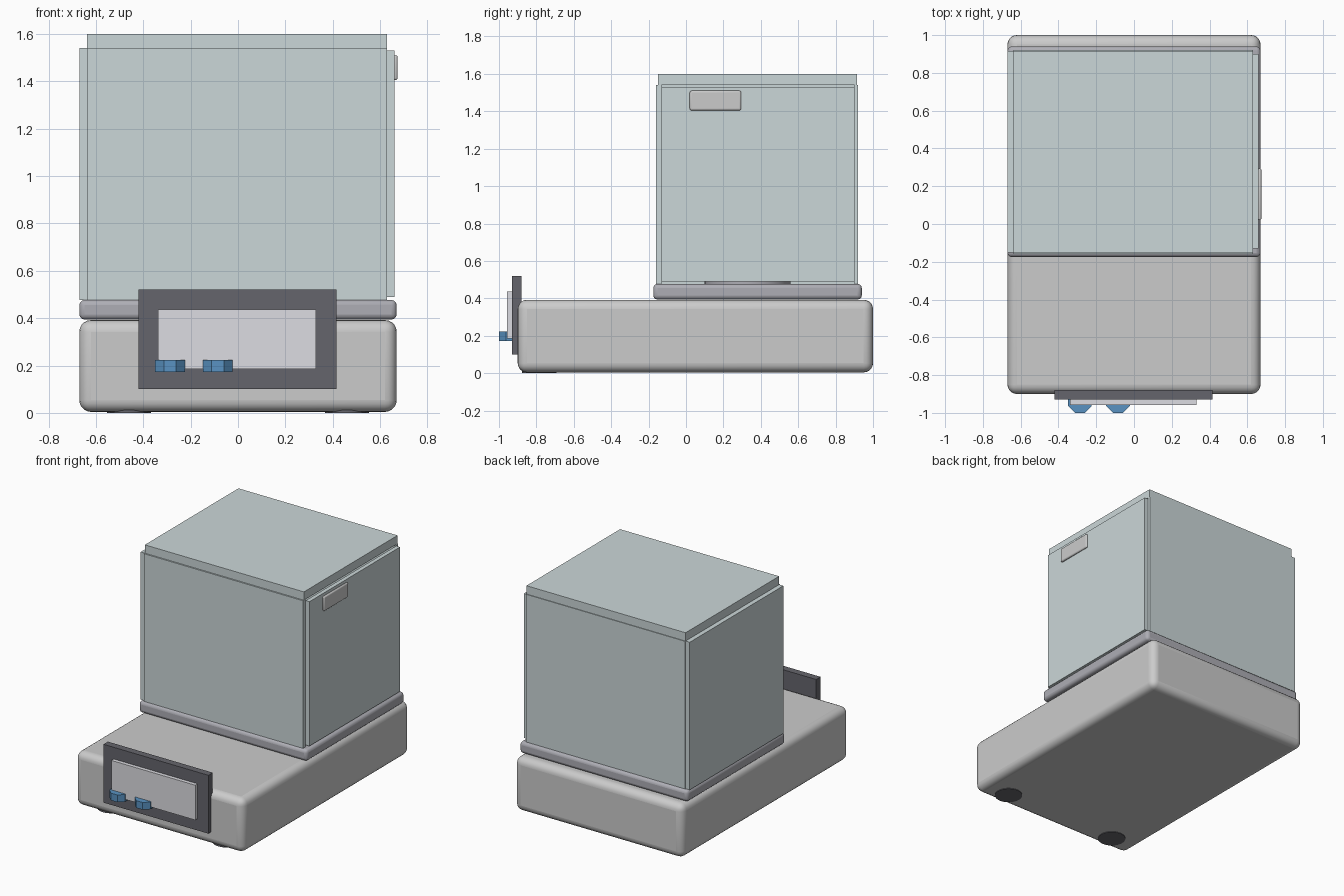
import bpy, bmesh, math
from mathutils import Matrix

if "Cube" in bpy.data.objects:
    bpy.data.objects.remove(bpy.data.objects["Cube"])


def material(name, color):
    m = bpy.data.materials.new(name)
    m.diffuse_color = (*color, 1)
    m.use_nodes = True
    m.node_tree.nodes["Principled BSDF"].inputs["Base Color"].default_value = m.diffuse_color
    return m


GLASS = material("pale_glass", (0.60, 0.68, 0.69))
DARK = material("dark_plastic", (0.13, 0.13, 0.15))
PALE = material("screen_grey", (0.72, 0.72, 0.76))
TRIM = material("trim_grey", (0.42, 0.42, 0.46))
BLUE = material("button_blue", (0.10, 0.29, 0.54))


def finish(name, bm, mat):
    me = bpy.data.meshes.new(name)
    bm.to_mesh(me)
    bm.free()
    ob = bpy.data.objects.new(name, me)
    bpy.context.collection.objects.link(ob)
    if mat:
        me.materials.append(mat)
    return ob


def smooth(ob):
    bpy.ops.object.select_all(action='DESELECT')
    bpy.context.view_layer.objects.active = ob
    ob.select_set(True)
    bpy.ops.object.shade_smooth_by_angle(angle=math.radians(35))


def box(name, x, y, z, mat=None, bevel=0, segments=4):
    bm = bmesh.new()
    bmesh.ops.create_cube(bm, size=1)
    for v in bm.verts:
        for i, (lo, hi) in enumerate((x, y, z)):
            v.co[i] = hi if v.co[i] > 0 else lo
    ob = finish(name, bm, mat)
    if bevel:
        mod = ob.modifiers.new("rounding", 'BEVEL')
        mod.width, mod.segments = bevel, segments
        smooth(ob)
    return ob


def disc(name, x, y, z0, z1, r, sides, mat=None, turn=0.0):
    bm = bmesh.new()
    bmesh.ops.create_cone(bm, cap_ends=True, segments=sides, radius1=r, radius2=r,
                          depth=z1 - z0,
                          matrix=Matrix.Translation((x, y, (z0 + z1) / 2)) @ Matrix.Rotation(turn, 4, 'Z'))
    ob = finish(name, bm, mat)
    if sides > 12:
        smooth(ob)
    return ob


# Body and chamber floor
box("base", (-0.67, 0.67), (-0.90, 1.0), (0.004, 0.392), None, 0.05, 5)
box("chamber_floor", (-0.67, 0.67), (-0.175, 0.94), (0.394, 0.477), TRIM, 0.022, 3)

# Feet under the front corners
for side, sx in (("right", 1), ("left", -1)):
    disc("foot_" + side, sx * 0.46, -0.785, 0.0, 0.02, 0.093, 32, DARK)

# Weighing pan inside the chamber
disc("weighing_pan", 0, 0.33, 0.47, 0.495, 0.23, 48, TRIM)

# Glass draught shield
box("front_glass", (-0.637, 0.63), (-0.16, -0.13), (0.477, 1.54), GLASS)
box("back_glass", (-0.637, 0.63), (0.90, 0.92), (0.477, 1.54), GLASS)
box("left_glass", (-0.67, -0.637), (-0.15, 0.915), (0.477, 1.54), GLASS)
box("right_door", (0.63, 0.66), (-0.13, 0.90), (0.49, 1.53), GLASS)
box("top_glass", (-0.637, 0.63), (-0.15, 0.915), (1.54, 1.60), GLASS)
box("door_handle", (0.655, 0.674), (0.02, 0.295), (1.405, 1.51), None, 0.009, 3)

# Display panel
box("display_frame", (-0.42, 0.415), (-0.93, -0.88), (0.10, 0.52), DARK)
box("display_screen", (-0.338, 0.33), (-0.957, -0.92), (0.185, 0.436), PALE)

# Eight-sided push buttons
for i, x in enumerate((-0.287, -0.085)):
    disc("button_%d" % (i + 1), x, -0.937, 0.172, 0.224, 0.068, 8, BLUE, math.pi / 8)
